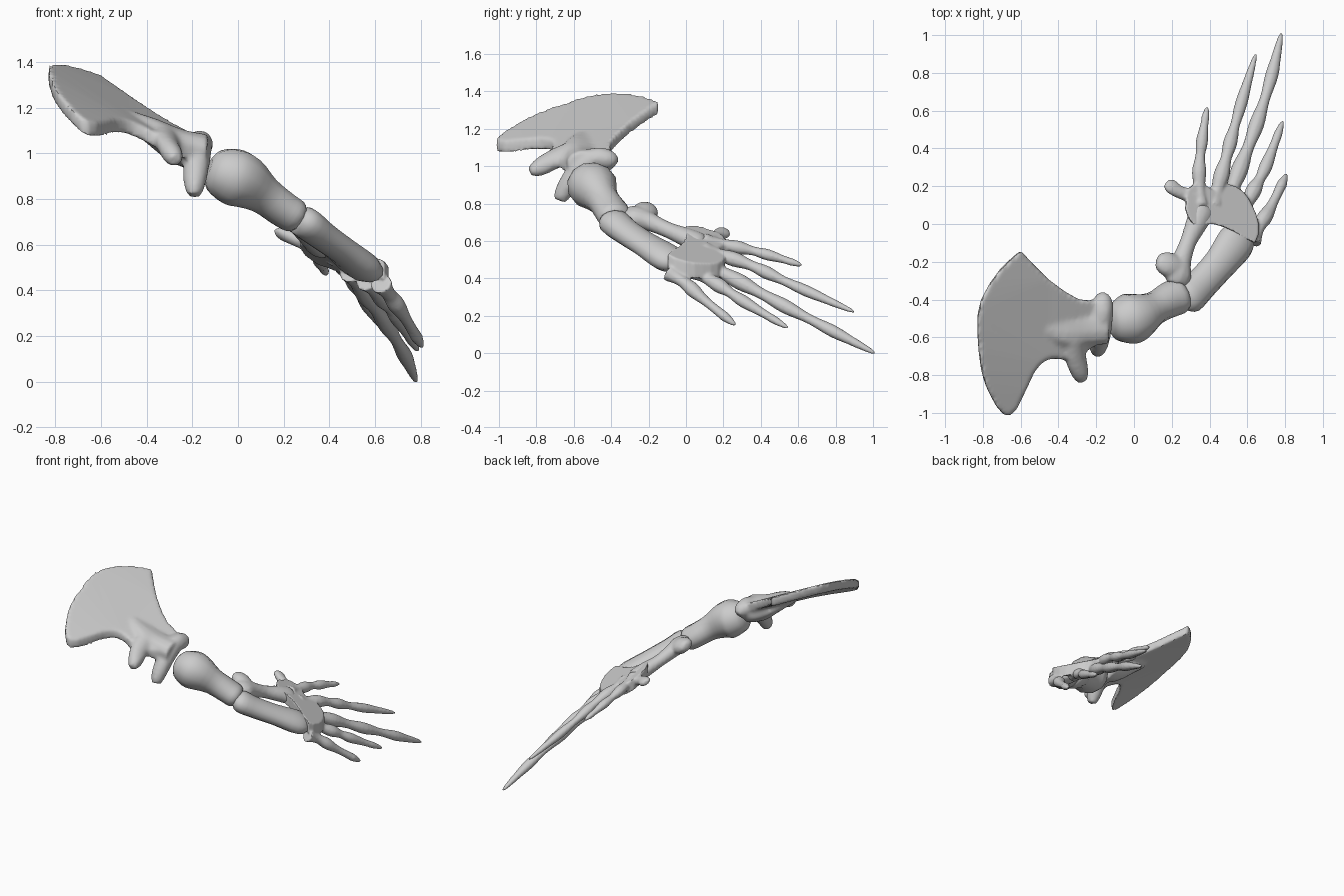
import bpy, bmesh, math
from mathutils import Vector

LIMB_NORMAL = Vector((0.6, 0.3, 1)).normalized()


def spline(pts, steps):
    """Catmull-Rom interpolation of tuples of any length."""
    p = [pts[0]] + list(pts) + [pts[-1]]
    out = []
    for i in range(1, len(p) - 2):
        for k in range(steps):
            t = k / steps
            out.append([0.5 * (2 * b + (c - a) * t + (2 * a - 5 * b + 4 * c - d) * t * t
                        + (3 * b - a - 3 * c + d) * t ** 3)
                        for a, b, c, d in zip(p[i - 1], p[i], p[i + 1], p[i + 2])])
    return out + [list(pts[-1])]


def tube(bm, pts, steps=3, sides=12):
    """Bone shaft through points (x, y, z, half width, half thickness)."""
    rows = spline(pts, steps) if steps else pts
    rings = []
    for i, r in enumerate(rows):
        a, b = rows[max(i - 1, 0)], rows[min(i + 1, len(rows) - 1)]
        tan = (Vector(b[:3]) - Vector(a[:3])).normalized()
        side = tan.cross(LIMB_NORMAL).normalized()
        up = side.cross(tan)
        rings.append([bm.verts.new(Vector(r[:3])
                      + side * r[3] * math.cos(2 * math.pi * k / sides)
                      + up * r[4] * math.sin(2 * math.pi * k / sides)) for k in range(sides)])
    for lo, hi in zip(rings, rings[1:]):
        for k in range(sides):
            j = (k + 1) % sides
            bm.faces.new((lo[k], lo[j], hi[j], hi[k]))
    bm.faces.new(rings[0][::-1])
    bm.faces.new(rings[-1])


def plate(bm, outline, height, half):
    """Thin curved slab whose outline is seen from the top."""
    pts = spline(outline + outline[:1], 2)[:-1]
    rim = [[bm.verts.new((x, y, height(x, y) + s * half)) for x, y in pts] for s in (-1, 1)]
    n = len(pts)
    for k in range(n):
        j = (k + 1) % n
        bm.faces.new((rim[0][k], rim[0][j], rim[1][j], rim[1][k]))
    caps = [bm.faces.new(rim[0][::-1]), bm.faces.new(rim[1])]
    bmesh.ops.triangulate(bm, faces=caps)


def finish(name, bm, voxel=0, smooth=0):
    bmesh.ops.recalc_face_normals(bm, faces=bm.faces)
    mesh = bpy.data.meshes.new(name)
    bm.to_mesh(mesh)
    bm.free()
    ob = bpy.data.objects.new(name, mesh)
    bpy.context.collection.objects.link(ob)
    bpy.ops.object.select_all(action='DESELECT')
    bpy.context.view_layer.objects.active = ob
    ob.select_set(True)
    if voxel:
        m = ob.modifiers.new("Fuse", 'REMESH')
        m.mode, m.voxel_size = 'VOXEL', voxel
        bpy.ops.object.modifier_apply(modifier=m.name)
        m = ob.modifiers.new("Soften", 'SMOOTH')
        m.factor, m.iterations = 0.5, smooth
        bpy.ops.object.modifier_apply(modifier=m.name)
    bpy.ops.object.shade_smooth_by_angle(angle=math.radians(50))
    return ob


# Shoulder blade: fan-shaped plate, neck, socket rim and side process
bm = bmesh.new()
blade = [(-0.60, -0.14), (-0.45, -0.295), (-0.29, -0.40), (-0.17, -0.42), (-0.17, -0.6),
         (-0.25, -0.67), (-0.37, -0.715), (-0.45, -0.715), (-0.525, -0.78), (-0.62, -0.98),
         (-0.69, -1.01), (-0.765, -0.9), (-0.81, -0.77), (-0.83, -0.555), (-0.81, -0.40),
         (-0.71, -0.24)]
plate(bm, blade, lambda x, y: 1.06 - 0.5 * (x + 0.25) + 0.25 * (y + 0.5) - 0.1 * (y + 0.5) ** 2,
      0.034)
tube(bm, [(-0.5, -0.53, 1.165, .05, .03), (-0.38, -0.53, 1.10, .12, .05),
          (-0.26, -0.53, 1.03, .12, .075), (-0.15, -0.52, 1.0, .12, .085)])
tube(bm, [(-0.16, -0.375, 1.01, .03, .03), (-0.165, -0.41, 1.03, .055, .055),
          (-0.17, -0.49, 1.04, .06, .06), (-0.18, -0.58, 0.97, .06, .06),
          (-0.19, -0.65, 0.87, .05, .05), (-0.19, -0.675, 0.815, .035, .03)])
tube(bm, [(-0.32, -0.6, 1.08, .07, .05), (-0.31, -0.7, 1.04, .065, .045),
          (-0.285, -0.79, 0.99, .05, .045), (-0.275, -0.835, 0.97, .025, .025)])
finish("shoulder_blade", bm, 0.014, 5)

# Upper arm bone
bm = bmesh.new()
tube(bm, [(-0.128, -0.525, 0.935, .05, .05), (-0.10, -0.52, 0.925, .10, .095),
          (-0.03, -0.505, 0.90, .135, .125), (0.03, -0.485, 0.875, .125, .12),
          (0.11, -0.445, 0.82, .088, .088), (0.19, -0.40, 0.76, .095, .08),
          (0.245, -0.38, 0.725, .092, .075), (0.27, -0.37, 0.71, .06, .05)])
finish("upper_arm_bone", bm)

# Outer forearm bone
bm = bmesh.new()
tube(bm, [(0.265, -0.40, 0.715, .06, .045), (0.29, -0.385, 0.70, .092, .07),
          (0.36, -0.315, 0.645, .088, .065), (0.45, -0.215, 0.58, .09, .062),
          (0.53, -0.11, 0.515, .105, .068), (0.565, -0.06, 0.49, .09, .055),
          (0.58, -0.035, 0.48, .05, .03)])
finish("outer_forearm_bone", bm)

# Inner forearm bone with elbow knob
bm = bmesh.new()
tube(bm, [(0.225, -0.32, 0.74, .06, .04), (0.235, -0.27, 0.73, .075, .055),
          (0.25, -0.20, 0.705, .055, .05), (0.285, -0.10, 0.66, .045, .042),
          (0.33, 0.0, 0.62, .06, .05), (0.36, 0.07, 0.59, .07, .05),
          (0.37, 0.1, 0.58, .03, .03)])
tube(bm, [(0.25, -0.24, 0.715, .06, .05), (0.18, -0.215, 0.755, .07, .05),
          (0.135, -0.20, 0.775, .05, .035), (0.12, -0.195, 0.78, .025, .02)])
finish("inner_forearm_bone", bm, 0.012, 3)

# Hand: palm plate, wrist spur and five knobbly fingers fused together
bm = bmesh.new()
palm = [(0.27, 0.08), (0.29, 0.19), (0.36, 0.22), (0.43, 0.17), (0.50, 0.21), (0.58, 0.17),
        (0.63, 0.09), (0.66, 0.0), (0.64, -0.10), (0.53, -0.04), (0.42, 0.0), (0.31, 0.0)]
plate(bm, palm, lambda x, y: 0.54 - 0.55 * (x - 0.45) - 0.3 * (y - 0.08), 0.042)
tube(bm, [(0.172, 0.22, 0.65, .025, .015), (0.195, 0.20, 0.645, .042, .025),
          (0.25, 0.165, 0.625, .035, .03), (0.34, 0.14, 0.59, .045, .035)])
fingers = [
    (3, .040, [(0.35, 0.10, 0.60), (0.345, 0.28, 0.565), (0.36, 0.44, 0.525), (0.387, 0.62, 0.47)]),
    (4, .043, [(0.42, 0.10, 0.55), (0.48, 0.32, 0.48), (0.545, 0.56, 0.37), (0.645, 0.90, 0.22)]),
    (4, .046, [(0.49, 0.10, 0.48), (0.56, 0.29, 0.38), (0.65, 0.53, 0.25), (0.73, 0.79, 0.115),
               (0.78, 1.01, 0.0)]),
    (3, .044, [(0.56, 0.04, 0.44), (0.635, 0.18, 0.36), (0.70, 0.31, 0.275), (0.788, 0.545, 0.135)]),
    (2, .046, [(0.625, -0.09, 0.43), (0.67, 0.0, 0.37), (0.725, 0.09, 0.29), (0.808, 0.265, 0.15)]),
]
for knuckles, radius, path in fingers:
    rows = spline(path, 8)
    for i, r in enumerate(rows):
        s = i / (len(rows) - 1)
        w = radius * (1 - 0.42 * s) * (1 + 0.16 * math.cos(2 * math.pi * knuckles * s))
        w *= min(1, 0.25 + (1 - s) * 6)
        r += [w, w * 0.9]
    tube(bm, rows, 0, 10)
finish("hand", bm, 0.008, 3)
